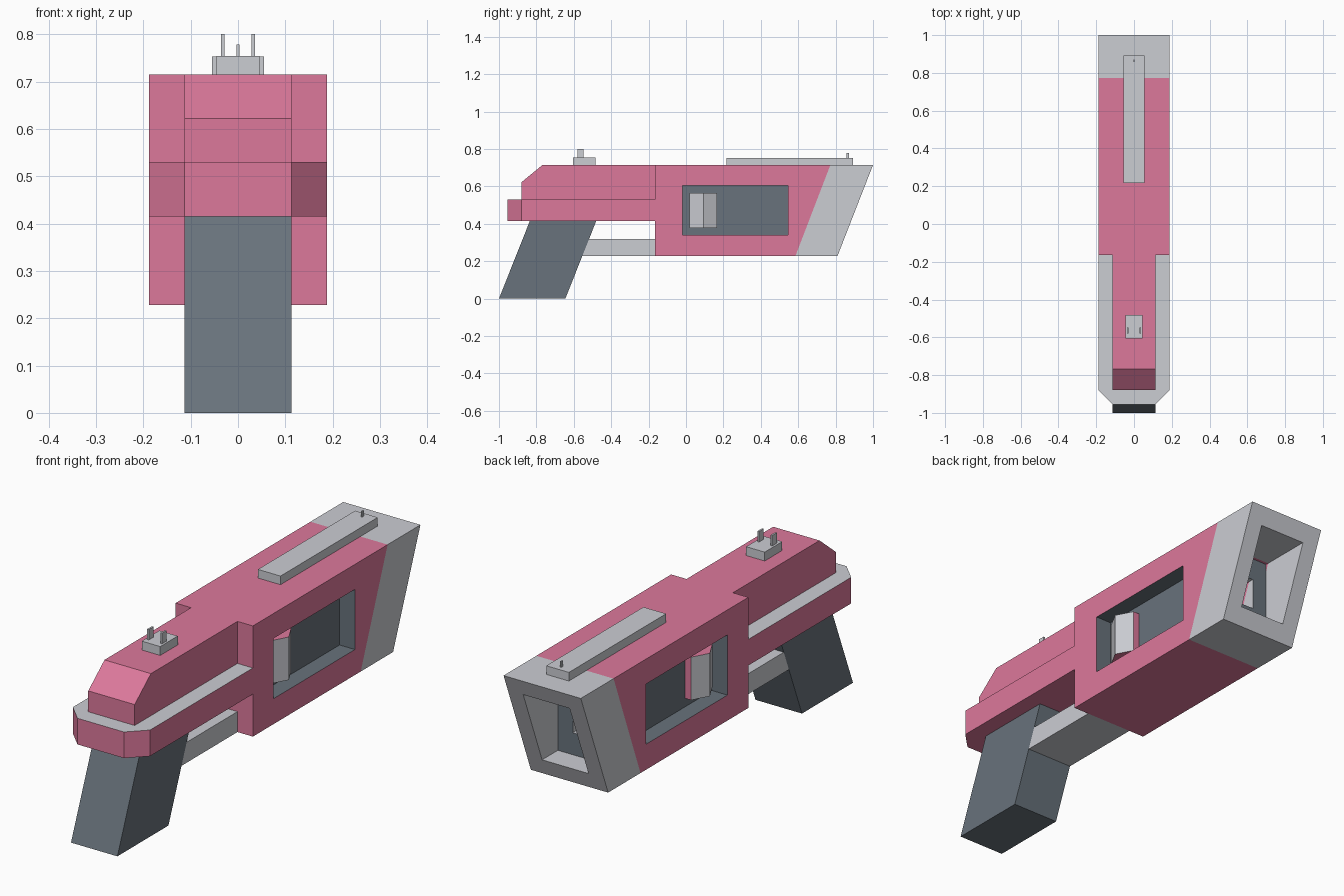
import bpy, bmesh
from mathutils import Vector

if "Cube" in bpy.data.objects:
    bpy.data.objects.remove(bpy.data.objects["Cube"])


def material(name, rgb):
    m = bpy.data.materials.new(name)
    m.diffuse_color = (*rgb, 1)
    m.use_nodes = True
    m.node_tree.nodes["Principled BSDF"].inputs["Base Color"].default_value = m.diffuse_color
    return m


PINK = material("pink", (0.72, 0.19, 0.33))
GREY = material("light_grey", (0.60, 0.61, 0.65))
SLATE = material("slate", (0.14, 0.17, 0.20))


def prism(name, pts, lo, hi, axis, *mats):
    """Extrude a profile: axis 'x' takes (y, z) points, axis 'z' takes (x, y)."""
    bm = bmesh.new()
    put = (lambda p, d: (d, p[0], p[1])) if axis == 'x' else (lambda p, d: (p[0], p[1], d))
    a = [bm.verts.new(put(p, lo)) for p in pts]
    b = [bm.verts.new(put(p, hi)) for p in pts]
    bm.faces.new(a)
    bm.faces.new(b)
    for i in range(len(pts)):
        j = (i + 1) % len(pts)
        bm.faces.new((a[i], a[j], b[j], b[i]))
    bmesh.ops.recalc_face_normals(bm, faces=bm.faces)
    me = bpy.data.meshes.new(name)
    bm.to_mesh(me)
    bm.free()
    ob = bpy.data.objects.new(name, me)
    bpy.context.collection.objects.link(ob)
    for m in mats:
        me.materials.append(m)
    return ob


def box(name, x, y, z, *mats):
    return prism(name, [(x[0], y[0]), (x[1], y[0]), (x[1], y[1]), (x[0], y[1])],
                 z[0], z[1], 'z', *mats)


def cut(ob, cutter):
    mod = ob.modifiers.new("cut", 'BOOLEAN')
    mod.operation = 'DIFFERENCE'
    mod.solver = 'EXACT'
    mod.object = cutter
    bpy.context.view_layer.objects.active = ob
    bpy.ops.object.modifier_apply(modifier=mod.name)
    bpy.data.objects.remove(cutter)


# Main housing with slanted muzzle
body = prism("housing", [(-0.165, 0.228), (0.81, 0.228), (1.0, 0.715), (-0.165, 0.715)],
             -0.188, 0.188, 'x', PINK, GREY, SLATE)
cut(body, box("muzzle_cutter", (-0.113, 0.113), (0.73, 1.2), (0.303, 0.64)))
cut(body, box("bore_cutter", (-0.04, 0.04), (0.63, 0.8), (0.40, 0.54)))
for s in (-1, 1):
    cut(body, box("window_cutter", sorted((s * 0.113, s * 0.3)), (-0.02, 0.545), (0.34, 0.605)))

# Split off the grey muzzle band and colour the recesses
bm = bmesh.new()
bm.from_mesh(body.data)
co, no = Vector((0, 0.585, 0.228)), Vector((0, 0.487, -0.187)).normalized()
bmesh.ops.bisect_plane(bm, geom=bm.verts[:] + bm.edges[:] + bm.faces[:], plane_co=co, plane_no=no)
bm.normal_update()
for f in bm.faces:
    c = f.calc_center_median()
    recess = abs(c.x) < 0.187 and -0.03 < c.y < 0.55 and 0.33 < c.z < 0.61
    if recess or f.normal.y > 0.99:
        f.material_index = 2
    else:
        f.material_index = 1 if (c - co).dot(no) > 0 else 0
bm.to_mesh(body.data)
bm.free()

# Faceted cells in the side windows
for side, s in (("left", -1), ("right", 1)):
    pts = [(0.113, 0.02), (0.142, 0.02), (0.182, 0.094), (0.142, 0.167), (0.113, 0.167)]
    cell = prism(side + "_window_cell", [(s * x, y) for x, y in pts], 0.377, 0.566, 'z', PINK, GREY)
    for p in cell.data.polygons:
        if abs(p.normal.x) > 0.3 and abs(p.normal.y) > 0.3:
            p.material_index = 1

# Rear upper cover and the wider ledge beneath it
prism("rear_cover", [(-0.165, 0.53), (-0.165, 0.715), (-0.767, 0.715), (-0.88, 0.622), (-0.88, 0.53)],
      -0.113, 0.113, 'x', PINK)
ledge = prism("rear_ledge", [(0.188, -0.165), (0.188, -0.88), (0.113, -0.955),
                             (-0.113, -0.955), (-0.188, -0.88), (-0.188, -0.165)],
              0.415, 0.53, 'z', PINK, GREY)
for p in ledge.data.polygons:
    if p.normal.z > 0.9:
        p.material_index = 1

# Raked grip and lower guard bar
prism("grip", [(-1.0, 0), (-0.645, 0), (-0.48, 0.415), (-0.835, 0.415)], -0.113, 0.113, 'x', SLATE)
prism("guard_bar", [(-0.554, 0.228), (-0.165, 0.228), (-0.165, 0.318), (-0.519, 0.318)],
      -0.113, 0.113, 'x', GREY)

# Top rail and sights
box("top_rail", (-0.055, 0.055), (0.217, 0.893), (0.715, 0.753), GREY)
box("front_sight_pin", (-0.003, 0.003), (0.858, 0.872), (0.753, 0.778), GREY)
box("rear_sight_base", (-0.045, 0.045), (-0.605, -0.483), (0.715, 0.754), GREY)
for side, s in (("left", -1), ("right", 1)):
    box(side + "_rear_sight_post", (s * 0.032 - 0.004, s * 0.032 + 0.004),
        (-0.58, -0.548), (0.754, 0.80), GREY)
